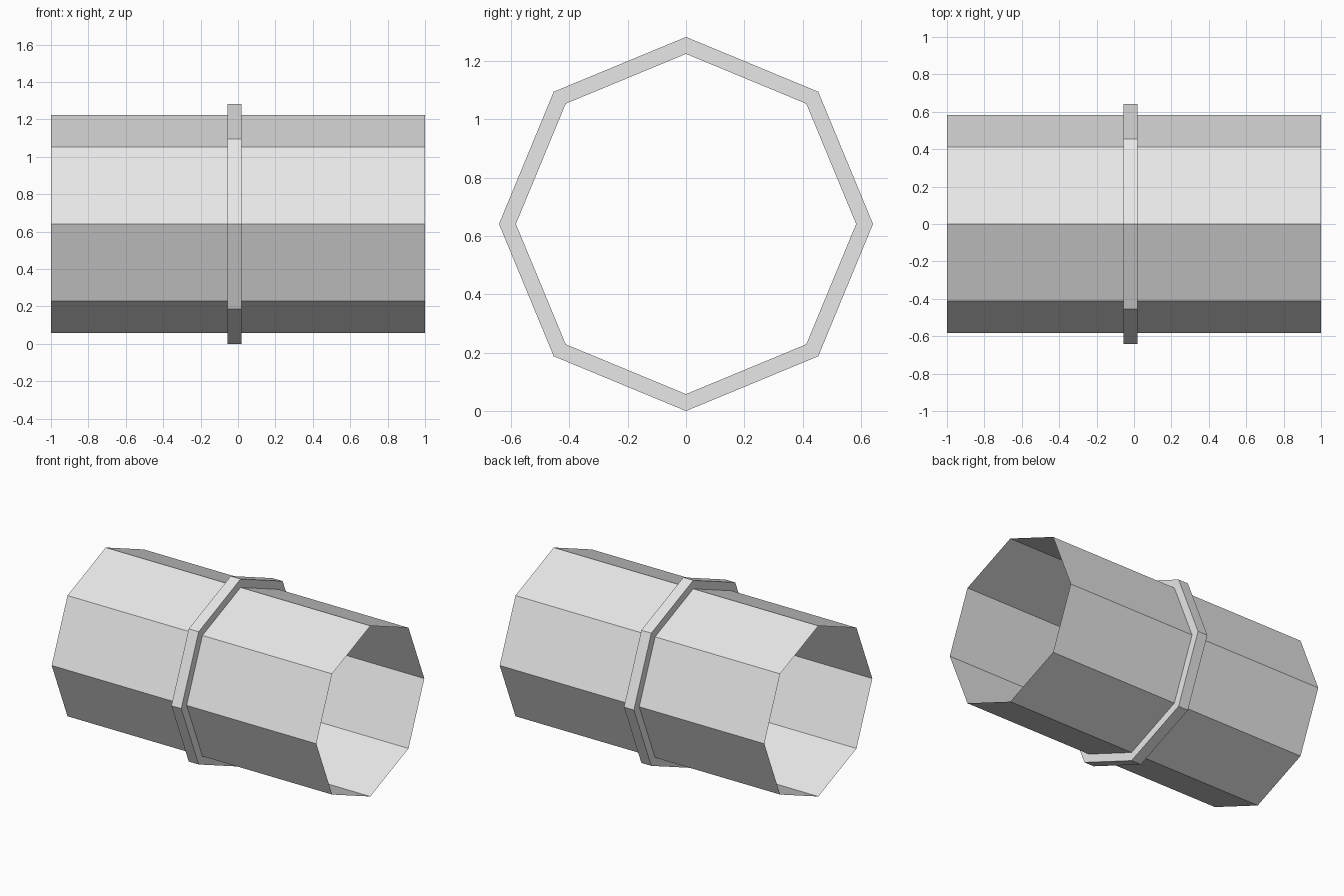
import bpy
import math

cube = bpy.data.objects.get("Cube")
if cube:
    bpy.data.objects.remove(cube, do_unlink=True)

SIDES = 8
TUBE_R = 0.583
RING_R = 0.641   # the ring touches the ground, so this is also the axis height

grey = bpy.data.materials.new("light grey")
grey.use_nodes = True
grey.diffuse_color = (0.8, 0.8, 0.8, 1)
grey.node_tree.nodes["Principled BSDF"].inputs["Base Color"].default_value = grey.diffuse_color


def octagonal_sweep(name, profile):
    """Revolve (x, radius) points around the x axis, with flat sides."""
    verts, faces = [], []
    for x, r in profile:
        for i in range(SIDES):
            a = math.tau * i / SIDES
            verts.append((x, r * math.cos(a), r * math.sin(a)))
    for p in range(len(profile) - 1):
        for i in range(SIDES):
            j = (i + 1) % SIDES
            lo, hi = p * SIDES, (p + 1) * SIDES
            faces.append((lo + j, lo + i, hi + i, hi + j))
    mesh = bpy.data.meshes.new(name)
    mesh.from_pydata(verts, [], faces)
    mesh.materials.append(grey)
    obj = bpy.data.objects.new(name, mesh)
    obj.location.z = RING_R
    bpy.context.collection.objects.link(obj)
    return obj


# Open, thin-walled pipe
octagonal_sweep("pipe_wall", [(-1, TUBE_R), (1, TUBE_R)])

# Raised collar around the middle, seated on the pipe
octagonal_sweep("collar_ring", [(-0.055, TUBE_R), (-0.055, RING_R),
                                (0.02, RING_R), (0.02, TUBE_R)])
